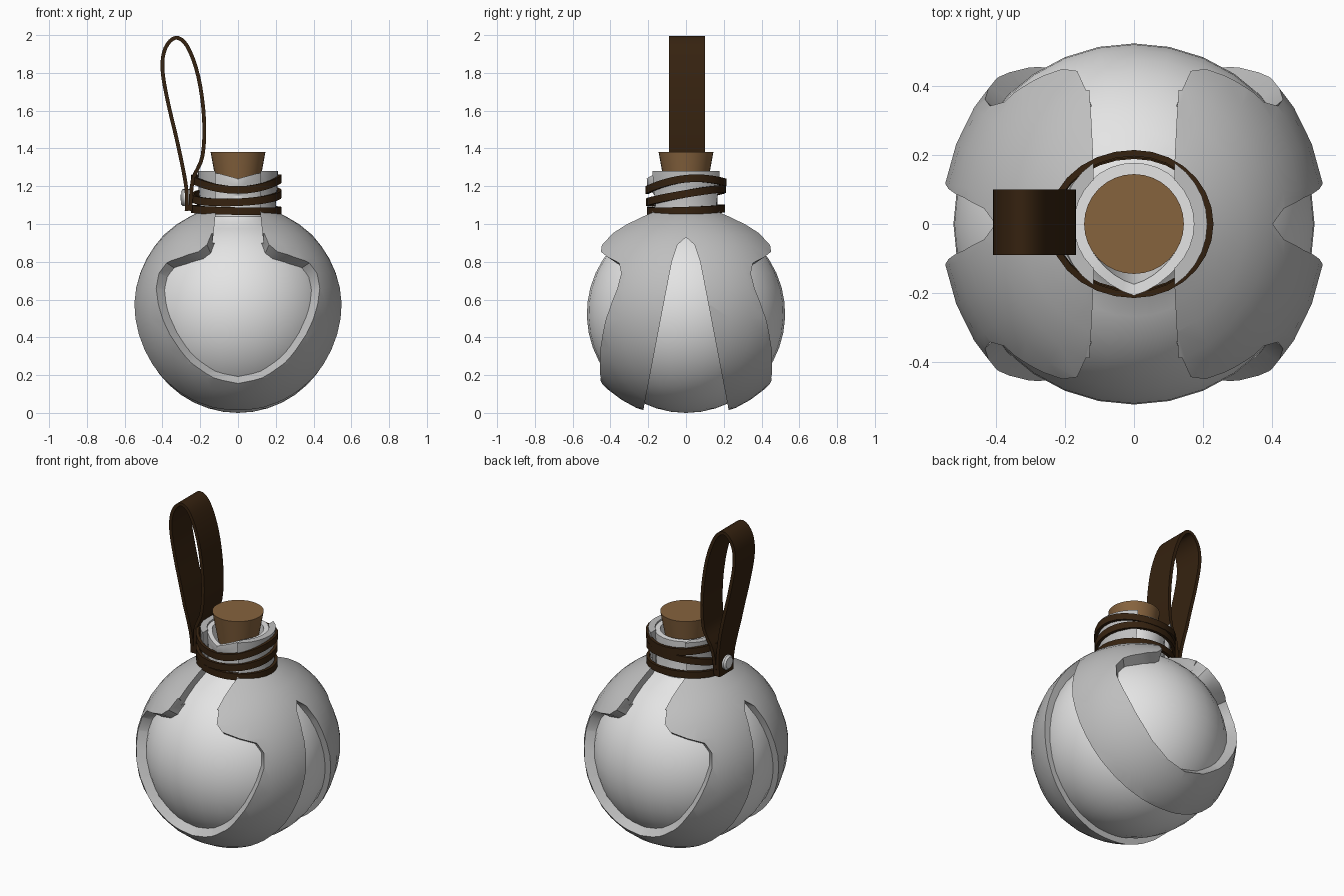
import bpy, bmesh
from math import sin, cos, pi, sqrt, radians
from mathutils import Vector

cube = bpy.data.objects.get("Cube")
if cube:
    bpy.data.objects.remove(cube)


def material(name, rgb):
    m = bpy.data.materials.new(name)
    m.use_nodes = True
    m.diffuse_color = (*rgb, 1)
    m.node_tree.nodes["Principled BSDF"].inputs["Base Color"].default_value = (*rgb, 1)
    return m


GLASS = material("pale_grey", (0.78, 0.78, 0.78))
SHELL = material("mid_grey", (0.52, 0.52, 0.52))
CORK = material("cork_brown", (0.24, 0.125, 0.048))
LEATHER = material("dark_leather", (0.036, 0.016, 0.005))


def finish(name, bm, mat=None):
    bmesh.ops.remove_doubles(bm, verts=bm.verts, dist=1e-5)
    bmesh.ops.recalc_face_normals(bm, faces=bm.faces)
    mesh = bpy.data.meshes.new(name)
    bm.to_mesh(mesh)
    bm.free()
    obj = bpy.data.objects.new(name, mesh)
    bpy.context.collection.objects.link(obj)
    if mat:
        mesh.materials.append(mat)
    return obj


def smooth(obj, angle=35):
    bpy.ops.object.select_all(action='DESELECT')
    obj.select_set(True)
    bpy.context.view_layer.objects.active = obj
    bpy.ops.object.shade_smooth_by_angle(angle=radians(angle))


def bake(obj):
    """Replace the mesh by its modified result."""
    dg = bpy.context.evaluated_depsgraph_get()
    mesh = bpy.data.meshes.new_from_object(obj.evaluated_get(dg))
    obj.modifiers.clear()
    obj.data = mesh


def bridge(bm, rings, closed=True):
    for a, b in zip(rings, rings[1:]):
        n = len(a)
        for i in range(n if closed else n - 1):
            j = (i + 1) % n
            bm.faces.new((a[i], a[j], b[j], b[i]))


def lathe(profile, segs=32):
    bm = bmesh.new()
    rings = [[bm.verts.new((r * cos(2 * pi * i / segs), r * sin(2 * pi * i / segs), z))
              for i in range(segs)] for r, z in profile]
    bridge(bm, rings)
    bmesh.ops.dissolve_degenerate(bm, edges=bm.edges, dist=1e-6)
    return bm


def arc(r, cz, low, high, start, end, n):
    """Half-profile of an egg, angles measured from the equator."""
    out = []
    for i in range(n + 1):
        t = radians(start + (end - start) * i / n)
        out.append((r * cos(t) if abs(cos(t)) > 1e-6 else 0, cz + (high if t > 0 else low) * sin(t)))
    return out


# Round inner flask with an open neck and a small pouring lip
R = 0.525
profile = arc(R, R, R, R, -90, 68, 18) + [
    (0.17, 1.04), (0.165, 1.15), (0.175, 1.23), (0.178, 1.27), (0.145, 1.27), (0.14, 1.1), (0, 1.1)]
bm = lathe(profile)
for v in bm.verts:
    if v.co.z > 1.2 and v.co.y < 0:
        f = max(0, 1 - abs(v.co.x) / 0.11)
        v.co.y -= 0.03 * f
        v.co.z -= 0.03 * f
smooth(finish("flask", bm, GLASS))

# Outer shell: hollow egg and collar, deeper than it is wide
RX, RY, CZ, LOW, HIGH = 0.56, 0.61, 0.55, 0.58, 0.55
profile = arc(RX, CZ, LOW, HIGH, -90, 63, 18) + [
    (0.215, 1.06), (0.2, 1.1), (0.21, 1.2), (0.213, 1.28), (0.174, 1.28), (0.174, 1.03)]
profile += arc(0.5, R, 0.5, 0.5, 68, -90, 12)
bm = lathe(profile)
for v in bm.verts:
    f = min(1, max(0, (1.06 - v.co.z) / 0.12))
    if v.co.xy.length > 0.18:
        v.co.y *= 1 + f * (RY / RX - 1)
shell = finish("outer_shell", bm, SHELL)

# Window cutters: cones from the centre through the window outline
half = [(0.13, 0.185), (0.25, 0.265), (0.36, 0.41), (0.42, 0.56), (0.435, 0.66), (0.42, 0.74),
        (0.38, 0.795), (0.3, 0.825), (0.21, 0.855), (0.165, 0.89), (0.14, 0.95)]
outline = [(0, 0.155)] + half + [(-x, z) for x, z in reversed(half)]
cutters = []
for side in (-1, 1):
    bm = bmesh.new()
    centre, tip = bm.verts.new((0, 0, CZ)), bm.verts.new((0, side * 1.3, CZ))
    ring = []
    for x, z in outline:
        h = z - CZ
        y = RY * sqrt(max(0.05, 1 - (x / RX) ** 2 - (h / (HIGH if h > 0 else LOW)) ** 2))
        ring.append(bm.verts.new(Vector((x, side * y, h)) * 1.4 + Vector((0, 0, CZ))))
    for a, b in zip(ring, ring[1:] + ring[:1]):
        bm.faces.new((centre, a, b))
        bm.faces.new((tip, b, a))
    cutters.append(finish("window_cutter", bm))


def prism(name, rows, axis):
    """Extrude an outline along x (axis 0) or y (axis 1)."""
    bm = bmesh.new()
    ends = [[bm.verts.new((d, a, z) if axis == 0 else (a, d, z)) for a, z in rows] for d in (-0.9, 0.9)]
    bridge(bm, ends)
    for e in ends:
        bm.faces.new(e)
    return finish(name, bm)


# Collar slot front to back, and the pointed slit down both sides
cutters.append(prism("collar_cutter", [(-0.135, 0.9), (0.135, 0.9), (0.118, 1.06), (0.118, 1.4),
                                       (-0.118, 1.4), (-0.118, 1.06)], 1))
slit = [(0.045, 0.89), (0.075, 0.8), (0.11, 0.62), (0.16, 0.36), (0.225, 0.02), (0.25, -0.1)]
cutters.append(prism("slit_cutter", [(0, 0.93)] + slit + [(-y, z) for y, z in reversed(slit)], 0))
for c in cutters:
    c.hide_render = True
    mod = shell.modifiers.new("cut", 'BOOLEAN')
    mod.operation, mod.solver, mod.object = 'DIFFERENCE', 'EXACT', c
bake(shell)
for c in cutters:
    bpy.data.objects.remove(c)
smooth(shell)

# Cork
smooth(finish("cork", lathe([(0, 1.2), (0.112, 1.2), (0.145, 1.38), (0, 1.38)]), CORK))


def ribbon(name, path, across, thick, closed):
    """Flat strap along a path; across(i) gives its half-width vector."""
    bm = bmesh.new()
    rows = [[bm.verts.new(p + s * across(i)) for i, p in enumerate(path)] for s in (-1, 1)]
    bridge(bm, rows, closed)
    obj = finish(name, bm, LEATHER)
    mod = obj.modifiers.new("thickness", 'SOLIDIFY')
    mod.thickness, mod.offset = thick, 0
    bake(obj)
    smooth(obj)


# Leather cord wound around the collar
heights = [lambda a: 1.075 - 0.008 * cos(a + 1),
           lambda a: 1.15 + 0.035 * sin(a) + 0.01 * cos(a),
           lambda a: 1.22 + 0.02 * sin(a) + 0.02 * cos(2 * a)]
for k, height in enumerate(heights):
    loop = []
    for i in range(28):
        a = 2 * pi * i / 28
        rx = 0.222 if cos(a) > 0 else 0.24
        loop.append(Vector((rx * cos(a), (0.198 + 0.004 * k) * sin(a), height(a))))
    ribbon("collar_wrap_%d" % (k + 1), loop, lambda i: Vector((0, 0, 0.02)), 0.018, True)

# Hanging strap, a tall loop smoothed through a few points
pts = [(-0.272, 1.07), (-0.275, 1.2), (-0.318, 1.42), (-0.372, 1.65), (-0.4, 1.82), (-0.385, 1.93),
       (-0.33, 1.986), (-0.268, 1.94), (-0.21, 1.78), (-0.18, 1.56), (-0.188, 1.36), (-0.24, 1.23), (-0.252, 1.07)]
pts = [Vector((x, 0.005, z)) for x, z in pts]
path = []
for i in range(len(pts) - 1):
    p0, p1, p2, p3 = pts[max(i - 1, 0)], pts[i], pts[i + 1], pts[min(i + 2, len(pts) - 1)]
    for s in range(4):
        t = s / 4
        path.append(0.5 * (2 * p1 + (p2 - p0) * t + (2 * p0 - 5 * p1 + 4 * p2 - p3) * t * t
                           + (3 * p1 - p0 - 3 * p2 + p3) * t ** 3))
path.append(pts[-1])
ribbon("hanging_strap", path,
       lambda i: Vector((0, 0.095 * min(1, 0.7 + max(0, path[i].z - 1.07)), 0)), 0.02, False)

# Rivet holding the strap ends
rivet = finish("rivet", lathe([(0, -0.03), (0.045, -0.03), (0.045, 0.012), (0.034, 0.022), (0, 0.024)], 16), GLASS)
rivet.rotation_euler = (0, -pi / 2, 0)
rivet.location = (-0.28, 0.005, 1.14)
smooth(rivet)
